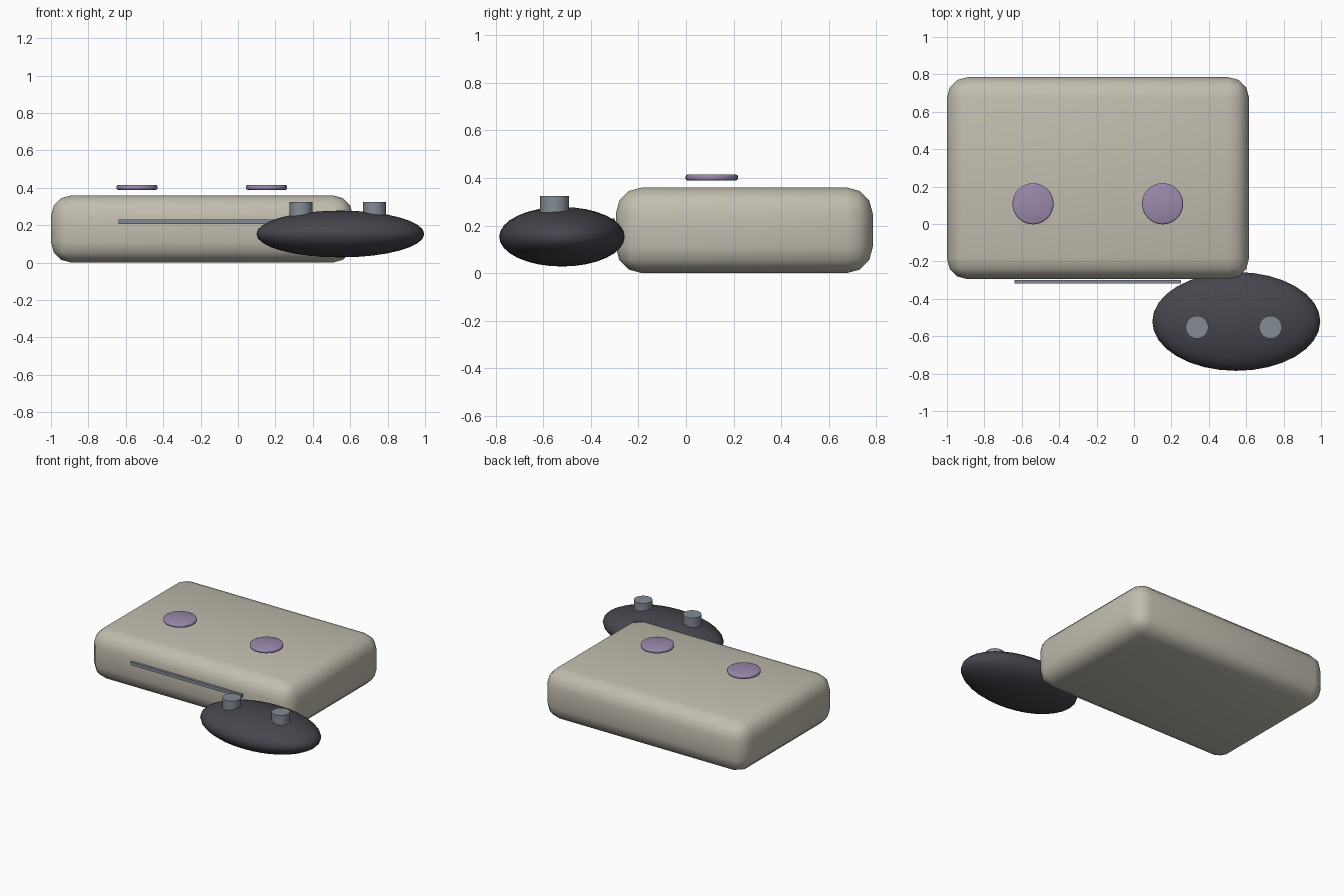
import bpy
import math

if "Cube" in bpy.data.objects:
    bpy.data.objects.remove(bpy.data.objects["Cube"])


def material(name, rgb):
    m = bpy.data.materials.new(name)
    m.diffuse_color = (*rgb, 1)
    m.use_nodes = True
    m.node_tree.nodes["Principled BSDF"].inputs["Base Color"].default_value = m.diffuse_color
    return m


beige = material("warm_beige", (0.54, 0.51, 0.43))
charcoal = material("charcoal", (0.06, 0.06, 0.075))
purple = material("dusty_purple", (0.33, 0.25, 0.42))
grey = material("blue_grey", (0.23, 0.26, 0.30))


def finish(name, mat, bevel=0, segments=3, angle=40):
    ob = bpy.context.object
    ob.name = name
    ob.data.materials.append(mat)
    bpy.ops.object.transform_apply(location=False, rotation=False, scale=True)
    if bevel:
        mod = ob.modifiers.new("rounded_edges", 'BEVEL')
        mod.width = bevel
        mod.segments = segments
        mod.limit_method = 'ANGLE'
        bpy.ops.object.modifier_apply(modifier=mod.name)
    bpy.ops.object.shade_smooth_by_angle(angle=math.radians(angle))
    return ob


def box(name, lo, hi, mat, bevel=0):
    center = [(a + b) / 2 for a, b in zip(lo, hi)]
    bpy.ops.mesh.primitive_cube_add(size=1, location=center)
    bpy.context.object.scale = [b - a for a, b in zip(lo, hi)]
    return finish(name, mat, bevel)


def disc(name, x, y, z0, z1, radius, mat, bevel=0):
    bpy.ops.mesh.primitive_cylinder_add(vertices=32, radius=radius, depth=z1 - z0,
                                        location=(x, y, (z0 + z1) / 2))
    return finish(name, mat, bevel, 2, 50)


# Console body and the disc slot on its front
box("console_body", (-1.0, -0.295, 0.0), (0.615, 0.785, 0.36), beige, 0.11)
box("disc_slot", (-0.64, -0.317, 0.207), (0.25, -0.299, 0.23), grey)

# Round buttons hovering over the lid
for side, x in (("left", -0.54), ("right", 0.153)):
    disc(side + "_button", x, 0.108, 0.389, 0.415, 0.11, purple, 0.009)

# Oval controller with two thumb sticks
bpy.ops.mesh.primitive_uv_sphere_add(segments=32, ring_count=16, radius=1,
                                     location=(0.547, -0.521, 0.153))
bpy.context.object.scale = (0.449, 0.264, 0.125)
finish("controller_body", charcoal, angle=60)
for side, x in (("left", 0.337), ("right", 0.73)):
    disc(side + "_thumb_stick", x, -0.552, 0.24, 0.325, 0.061, grey)
